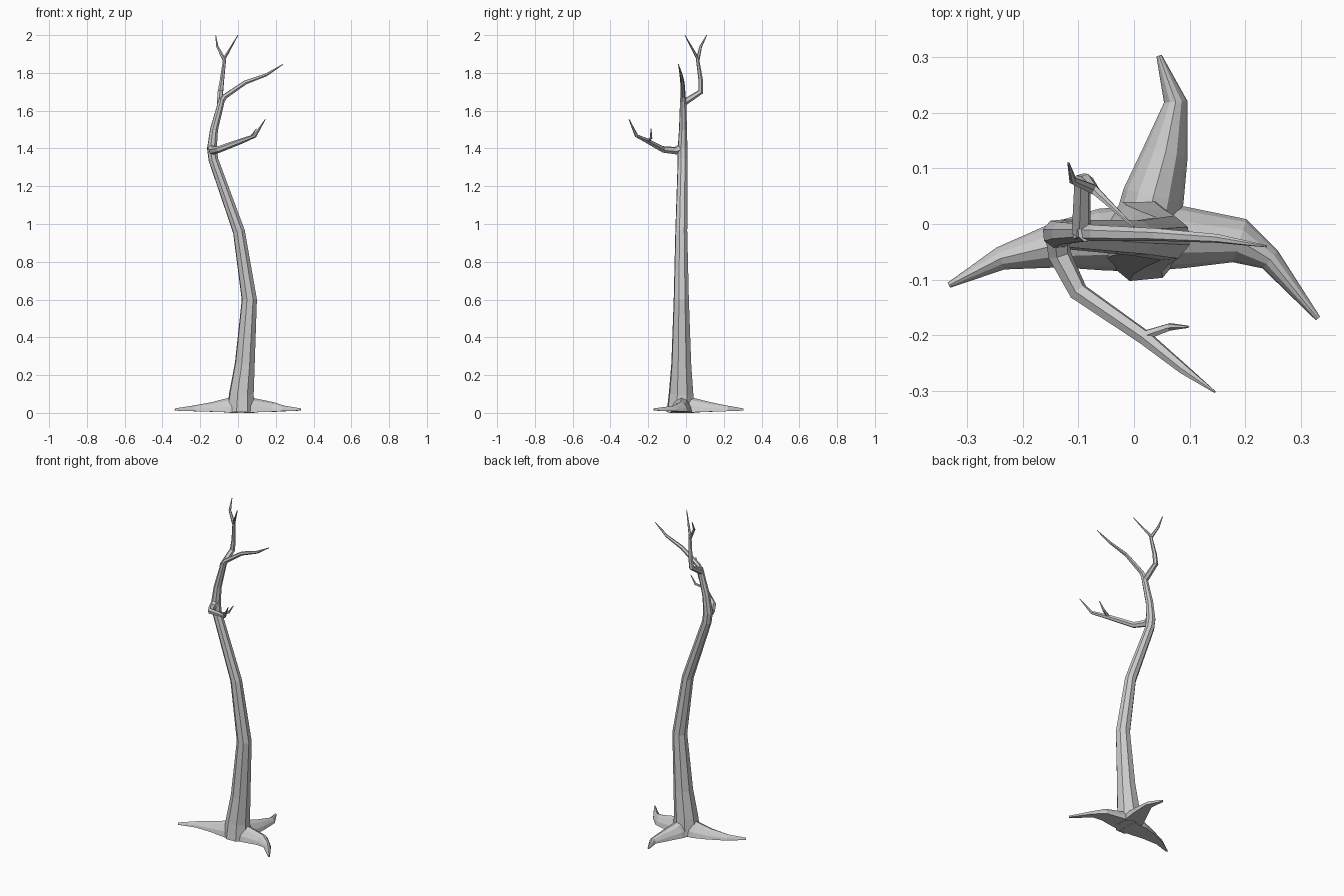
import bpy, bmesh, math
from mathutils import Vector

if "Cube" in bpy.data.objects:
    bpy.data.objects.remove(bpy.data.objects["Cube"])


def loft(name, rings):
    """Skin equal-length point rings into a closed flat-shaded mesh."""
    bm = bmesh.new()
    vs = [[bm.verts.new(p) for p in r] for r in rings]
    for a, b in zip(vs, vs[1:]):
        for i in range(len(a)):
            bm.faces.new((a[i - 1], a[i], b[i], b[i - 1]))
    bm.faces.new(vs[0])
    bm.faces.new(vs[-1])
    bmesh.ops.recalc_face_normals(bm, faces=bm.faces)
    me = bpy.data.meshes.new(name)
    bm.to_mesh(me)
    bm.free()
    bpy.context.collection.objects.link(bpy.data.objects.new(name, me))


def tangents(pts):
    out = []
    for i in range(len(pts)):
        a, p, b = pts[max(i - 1, 0)], pts[i], pts[min(i + 1, len(pts) - 1)]
        out.append(((p - a).normalized() + (b - p).normalized()).normalized())
    return out


def limb(name, path, radii, sides=6):
    """Tube along a path with one radius per point."""
    pts = [Vector(p) for p in path]
    rings, u = [], Vector((1, 0.1, 0.3))
    for p, d, r in zip(pts, tangents(pts), radii):
        u = (u - d * u.dot(d)).normalized()
        v = d.cross(u)
        angles = [math.tau * (k + 0.5) / sides for k in range(sides)]
        rings.append([p + r * (math.cos(t) * u + math.sin(t) * v) for t in angles])
    loft(name, rings)


def branch(name, r0, *path):
    """Limb that tapers by rule to a sharp tip."""
    n = len(path) - 1
    limb(name, path, [0.002 + r0 * (1 - i / n) ** 0.65 for i in range(n + 1)])


def root(name, *path):
    """Low arched root that narrows and sinks by rule."""
    pts = [Vector((x, y, 0)) for x, y in path]
    rings = []
    for i, (p, d) in enumerate(zip(pts, tangents(pts))):
        t = i / (len(pts) - 1)
        w = 0.005 + 0.056 * max(math.cos(t * math.pi / 2), 0) ** 1.3
        z0, z1 = 0.012 * t, 0.024 + 0.075 * (1 - t) ** 1.2
        side = Vector((-d.y, d.x, 0))
        ring = []
        for k in range(7):                      # half-arch, flat underneath
            a = math.pi * k / 6
            h = z0 + (z1 - z0) * math.sin(a) ** 1.3 if 0 < k < 6 else z0
            ring.append(p + side * w * math.cos(a) + Vector((0, 0, h)))
        rings.append(ring)
    loft(name, rings)


# trunk: leaning S-curve, flared at the foot
limb("trunk",
     [(0.015, -0.028, 0.003), (0.018, -0.026, 0.1), (0.036, -0.025, 0.26),
      (0.06, -0.025, 0.6), (0.005, -0.025, 0.96), (-0.13, -0.018, 1.34),
      (-0.138, -0.018, 1.4), (-0.127, -0.016, 1.5), (-0.085, -0.015, 1.66)],
     [0.078, 0.068, 0.055, 0.042, 0.033, 0.027, 0.027, 0.022, 0.017], 8)

# roots
root("root_left", (0.03, -0.026), (-0.06, -0.028), (-0.14, -0.038), (-0.24, -0.062), (-0.333, -0.11))
root("root_right", (0, -0.025), (0.09, -0.024), (0.19, -0.03), (0.245, -0.064), (0.331, -0.17))
root("root_back", (0.015, -0.04), (0.035, 0.05), (0.057, 0.13), (0.075, 0.22), (0.045, 0.303))

# branches
branch("branch_right", 0.015, (-0.098, -0.015, 1.63), (-0.07, -0.016, 1.675),
       (0.04, -0.019, 1.75), (0.15, -0.026, 1.79), (0.238, -0.04, 1.845))
branch("branch_top", 0.016, (-0.095, -0.015, 1.64), (-0.093, 0.078, 1.7),
       (-0.085, 0.078, 1.76), (-0.07, 0.06, 1.88), (0, -0.006, 2))
branch("branch_low", 0.022, (-0.138, -0.01, 1.41), (-0.134, -0.055, 1.388),
       (-0.1, -0.122, 1.395), (0.02, -0.205, 1.44), (0.09, -0.262, 1.467), (0.145, -0.302, 1.555))

# twigs
branch("twig_top", 0.008, (-0.072, 0.062, 1.87), (-0.11, 0.078, 1.94), (-0.118, 0.11, 2))
branch("twig_low", 0.008, (0.012, -0.203, 1.438), (0.065, -0.185, 1.456), (0.098, -0.185, 1.505))
